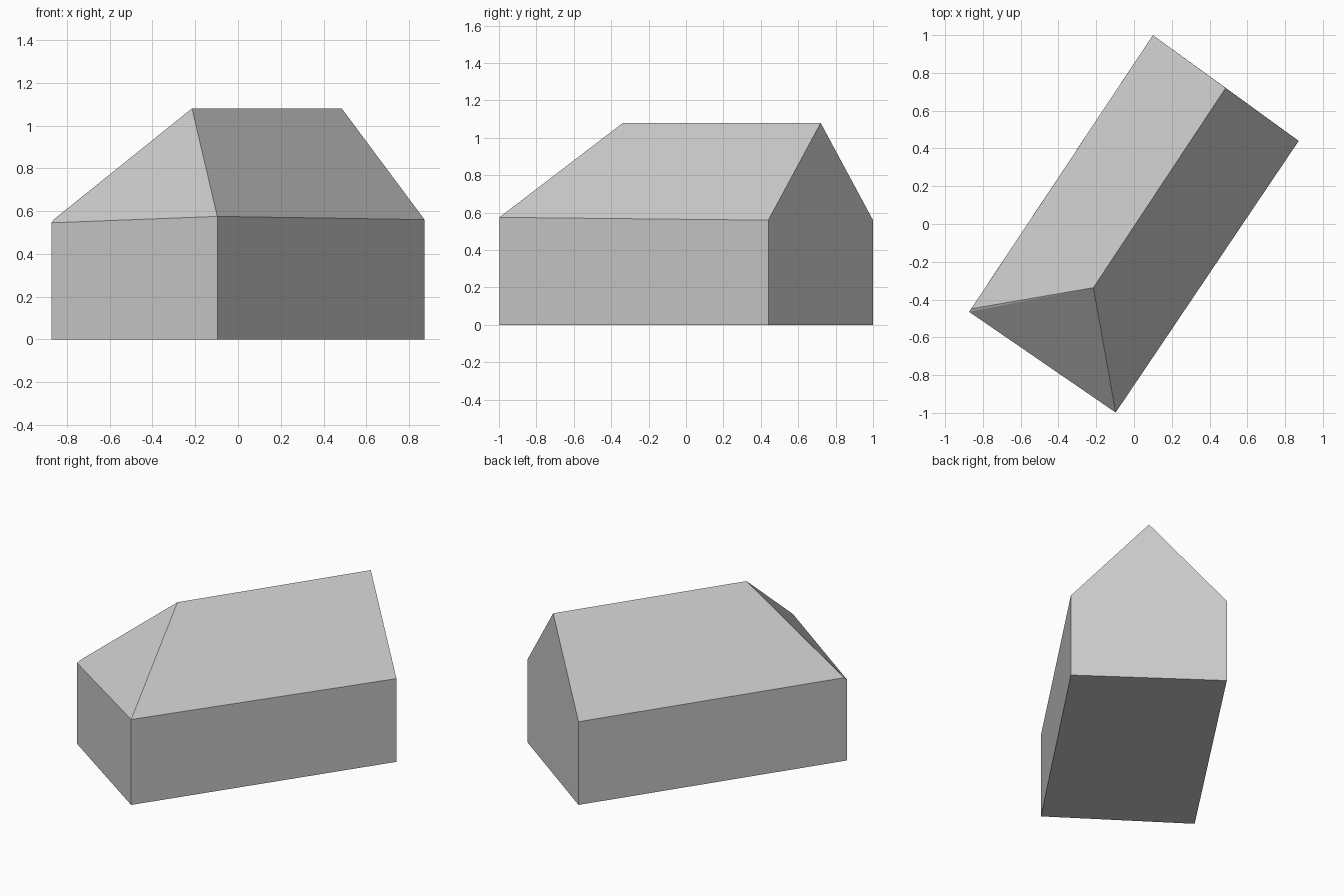
import bpy
import bmesh

cube = bpy.data.objects.get("Cube")
if cube:
    bpy.data.objects.remove(cube, do_unlink=True)

grey = bpy.data.materials.new("plain grey")
grey.use_nodes = True
grey.diffuse_color = (0.6, 0.6, 0.6, 1)
grey.node_tree.nodes["Principled BSDF"].inputs["Base Color"].default_value = (0.6, 0.6, 0.6, 1)


def build(name, points, faces):
    """Make a flat-shaded object from named points and faces given as point names."""
    bm = bmesh.new()
    verts = {key: bm.verts.new(co) for key, co in points.items()}
    for face in faces:
        bm.faces.new([verts[key] for key in face.split()])
    mesh = bpy.data.meshes.new(name)
    bm.to_mesh(mesh)
    bm.free()
    mesh.materials.append(grey)
    obj = bpy.data.objects.new(name, mesh)
    bpy.context.collection.objects.link(obj)
    return obj


# Footprint corners, counter-clockwise, with the height of the eaves at each
eaves = {
    "west": (-0.873, -0.465, 0.545),
    "south": (-0.097, -0.998, 0.575),
    "east": (0.872, 0.44, 0.56),
    "north": (0.10, 1.0, 0.56),
    "notch": (-0.862, -0.449, 0.56),  # hip meets the long eave just past the corner
}
ground = {"base_" + key: (x, y, 0) for key, (x, y, z) in eaves.items() if key != "notch"}
ridge = {"hip_peak": (-0.215, -0.337, 1.08), "gable_peak": (0.485, 0.72, 1.08)}

# Walls, with one gable end and a closed floor
build("house_walls", {**eaves, **ground, "gable_peak": ridge["gable_peak"]}, [
    "base_west base_south south west",
    "base_south base_east east south",
    "base_east base_north north gable_peak east",
    "base_north base_west west notch north",
    "base_north base_east base_south base_west",
])

# Roof, hipped at the front and gabled at the back
build("house_roof", {**eaves, **ridge}, [
    "south east gable_peak hip_peak",
    "north notch hip_peak gable_peak",
    "west south hip_peak",
    "west hip_peak notch",
])
